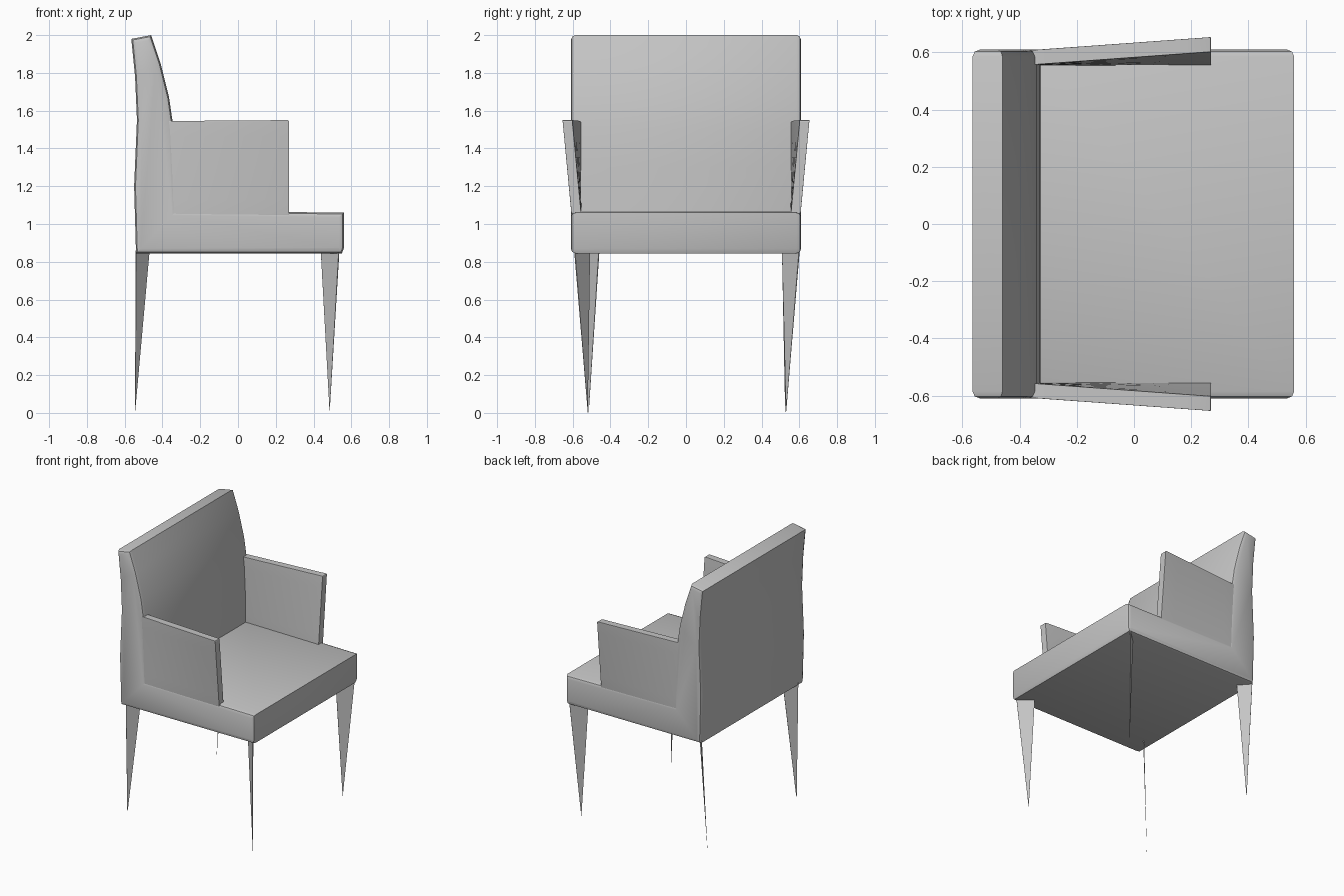
import bpy
import bmesh
import math
from mathutils import Vector

cube = bpy.data.objects.get("Cube")
if cube:
    bpy.data.objects.remove(cube, do_unlink=True)

grey = bpy.data.materials.new("plain grey")
grey.use_nodes = True
colour = (0.56, 0.56, 0.56, 1)
grey.diffuse_color = colour
grey.node_tree.nodes["Principled BSDF"].inputs["Base Color"].default_value = colour


def finish(bm, name, smooth=True):
    """Turn a bmesh into a named, shaded object."""
    bmesh.ops.recalc_face_normals(bm, faces=bm.faces)
    mesh = bpy.data.meshes.new(name)
    bm.to_mesh(mesh)
    bm.free()
    mesh.materials.append(grey)
    obj = bpy.data.objects.new(name, mesh)
    bpy.context.collection.objects.link(obj)
    if smooth:
        bpy.ops.object.select_all(action='DESELECT')
        obj.select_set(True)
        bpy.context.view_layer.objects.active = obj
        bpy.ops.object.shade_smooth_by_angle(angle=math.radians(25))
    return obj


def extrude_y(bm, profile, y0, y1):
    """Extrude an (x, z) profile along y; return the two end caps."""
    ends = [[bm.verts.new((x, y, z)) for x, z in profile] for y in (y0, y1)]
    caps = [bm.faces.new(e) for e in ends]
    n = len(profile)
    for i in range(n):
        j = (i + 1) % n
        bm.faces.new((ends[0][i], ends[0][j], ends[1][j], ends[1][i]))
    return caps


# Seat and back: one L-shaped upholstered body with chamfered sides
profile = [(-0.54, 0.845), (0.55, 0.845), (0.56, 0.87), (0.56, 1.06),
           (-0.325, 1.07), (-0.33, 1.3), (-0.34, 1.5), (-0.365, 1.67),
           (-0.41, 1.85), (-0.46, 2.0), (-0.565, 1.98), (-0.545, 1.78),
           (-0.535, 1.55), (-0.55, 1.2)]
bm = bmesh.new()
caps = extrude_y(bm, profile, -0.61, 0.61)
bmesh.ops.recalc_face_normals(bm, faces=bm.faces)
rim = list({e for cap in caps for e in cap.edges})
bmesh.ops.bevel(bm, geom=rim, offset=0.025, segments=2, profile=0.5,
                affect='EDGES', clamp_overlap=True)
finish(bm, "seat_and_back")

# Armrests: thin panels that lean outward towards the front
for side, label in ((1, "left"), (-1, "right")):
    bm = bmesh.new()
    bmesh.ops.create_cube(bm, size=1)
    bmesh.ops.bevel(bm, geom=[e for e in bm.edges], offset=0.012,
                    segments=2, profile=0.5, affect='EDGES')
    for axis in (Vector((1, 0, 0)), Vector((0, 0, 1))):
        for k in range(1, 6):
            bmesh.ops.bisect_plane(
                bm, geom=bm.verts[:] + bm.edges[:] + bm.faces[:],
                plane_co=axis * (k / 6 - 0.5), plane_no=axis)
    for v in bm.verts:
        t, s = v.co.x + 0.5, v.co.z + 0.5
        lean = 0.048 * t * s
        v.co = (-0.39 + 0.66 * t,
                side * (0.58 + 0.052 * v.co.y + lean),
                1.045 + 0.505 * s - 0.005 * (1 - t))
    finish(bm, label + "_armrest")

# Legs: thin flat blades set diagonally, tapering to a point
legs = {
    "front_right_leg": ((0.44, -0.51), (0.535, -0.59), (0.485, -0.52)),
    "front_left_leg": ((0.44, 0.51), (0.535, 0.60), (0.485, 0.53)),
    "back_right_leg": ((-0.47, -0.46), (-0.54, -0.54), (-0.545, -0.515)),
    "back_left_leg": ((-0.47, 0.51), (-0.54, 0.59), (-0.545, 0.525)),
}
for name, (a, b, tip) in legs.items():
    along = Vector((b[0] - a[0], b[1] - a[1], 0)).normalized()
    half = Vector((-along.y, along.x, 0)) * 0.003
    bm = bmesh.new()
    top = [Vector((*p, 0.86)) + half * s
           for p, s in ((a, 1), (b, 1), (b, -1), (a, -1))]
    ring = [bm.verts.new(p) for p in top]
    point = bm.verts.new((*tip, 0))
    bm.faces.new(ring)
    for i in range(4):
        bm.faces.new((ring[i], ring[(i + 1) % 4], point))
    finish(bm, name, smooth=False)
